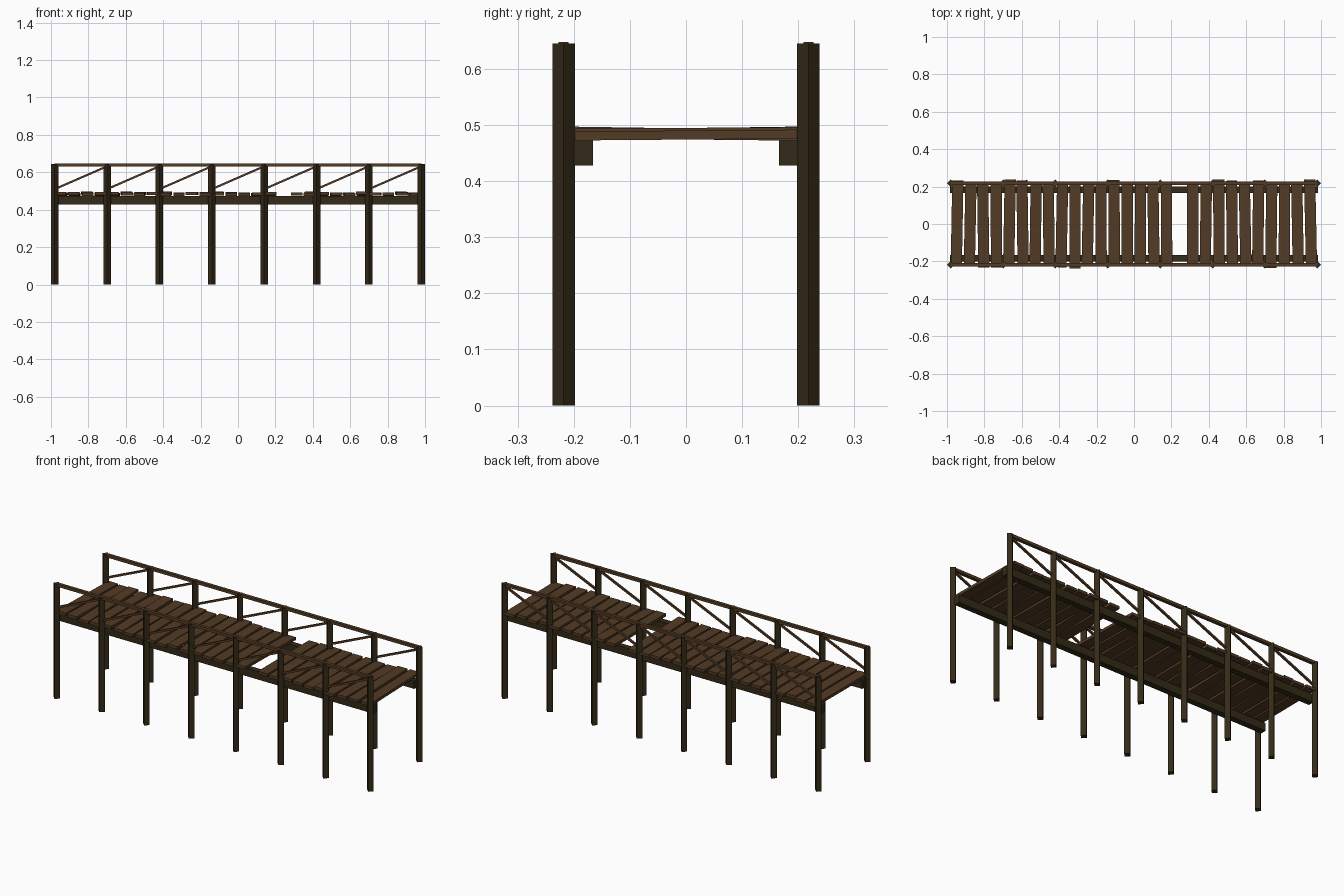
import bpy, random
from math import radians, atan2, hypot
from mathutils import Matrix

random.seed(4)
cube = bpy.data.objects.get("Cube")
if cube:
    bpy.data.objects.remove(cube, do_unlink=True)


def material(name, rgb):
    m = bpy.data.materials.new(name)
    m.use_nodes = True
    m.diffuse_color = (*rgb, 1)
    m.node_tree.nodes["Principled BSDF"].inputs["Base Color"].default_value = (*rgb, 1)
    return m


dark_wood = material("dark_wood", (0.034, 0.023, 0.009))
plank_wood = material("plank_wood", (0.085, 0.043, 0.018))


def box(name, centre, size, mat, rot=(0, 0, 0)):
    bpy.ops.mesh.primitive_cube_add(size=1, location=centre, rotation=rot)
    ob = bpy.context.object
    ob.name = name
    ob.data.transform(Matrix.Diagonal((*size, 1)))
    ob.data.materials.append(mat)
    return ob


bays = 7
pitch = 1.96 / bays
post_x = [-0.98 + i * pitch for i in range(bays + 1)]

for side, y in (("right", -0.218), ("left", 0.218)):
    s = 1 if y > 0 else -1
    # Four-sided posts set corner-on
    for x in post_x:
        bpy.ops.mesh.primitive_cylinder_add(vertices=4, radius=0.02, depth=0.645,
                                            location=(x, y, 0.3225))
        post = bpy.context.object
        post.name = "post_" + side
        post.data.materials.append(dark_wood)
    # Handrail and the beam under the deck
    box("handrail_" + side, (0, y, 0.64), (1.96, 0.018, 0.016), plank_wood)
    box("beam_" + side, (0, s * 0.183, 0.45), (1.97, 0.034, 0.044), dark_wood)
    # Diagonal braces, one per bay
    rise = 0.122
    for x in post_x[:-1]:
        box("brace_" + side, (x + pitch / 2, y, 0.571),
            (hypot(pitch, rise), 0.010, 0.011), plank_wood, (0, -atan2(rise, pitch), 0))

# Deck planks, uneven, with one missing; shifts in hundredths along the width
shifts = [0.5, 0, -0.5, -0.5, 1, 0.6, 0, 0, -0.4, -1, 0, 0, 0.8, 0, 0,
          0, 0, 0, 0, 0, 1, 0.4, 0, 0.4, -0.8, 0, 0, 1]
for i, shift in enumerate(shifts):
    if i == 17:
        continue
    tilt = radians(random.uniform(-1, 1))
    yaw = radians(random.uniform(-1.3, 1.3))
    box("plank", (-0.946 + i * 0.07, shift / 100, 0.484 + random.uniform(-0.002, 0.003)),
        (0.06, 0.455, 0.016), plank_wood, (tilt, 0, yaw))
